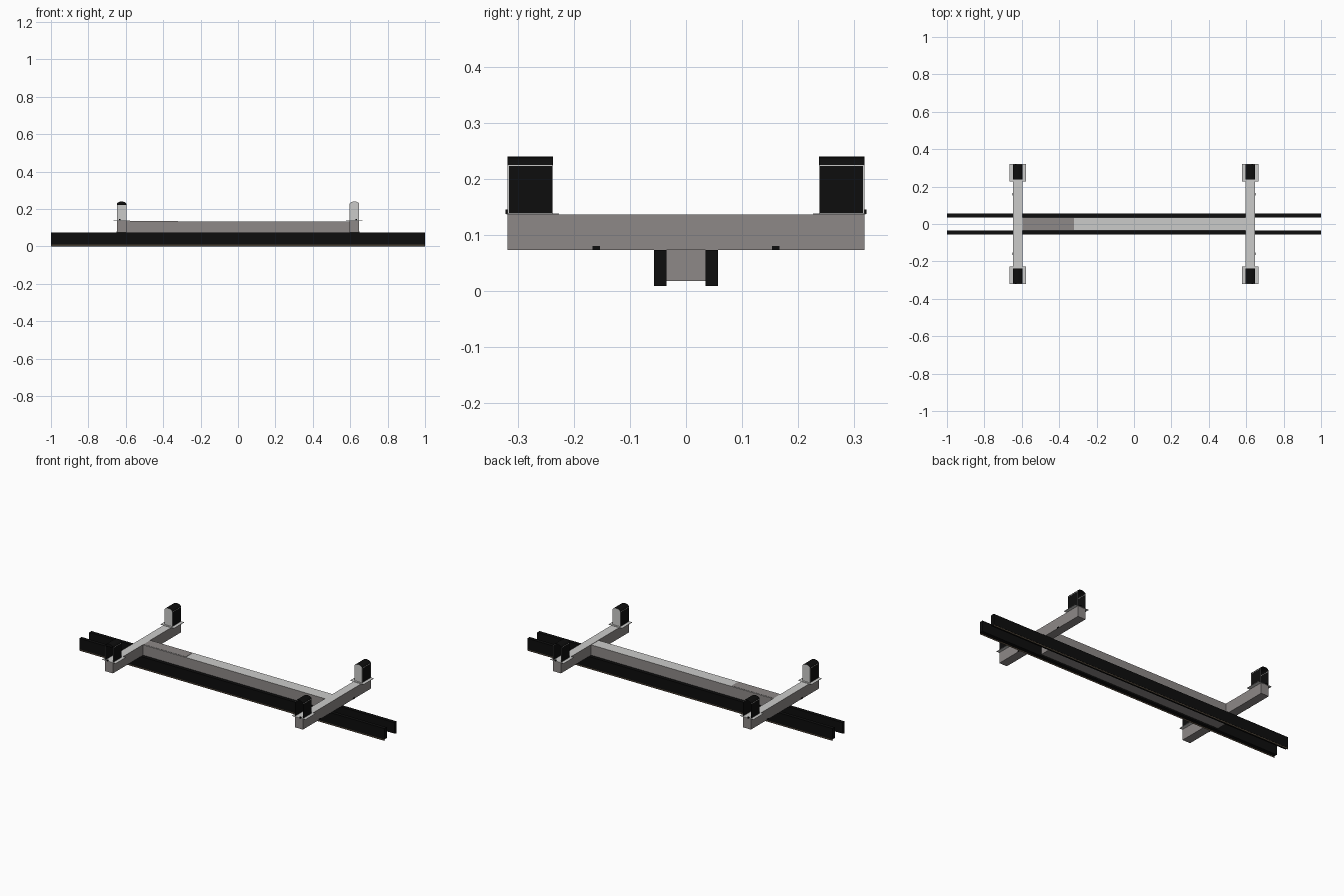
import bpy, bmesh, math

if "Cube" in bpy.data.objects:
    bpy.data.objects.remove(bpy.data.objects["Cube"])


def material(name, rgb):
    m = bpy.data.materials.new(name)
    m.diffuse_color = (*rgb, 1)
    m.use_nodes = True
    m.node_tree.nodes["Principled BSDF"].inputs["Base Color"].default_value = m.diffuse_color
    return m


BLACK = material("black rubber", (0.004, 0.004, 0.004))
LIGHT = material("light metal", (0.60, 0.60, 0.59))
GREY = material("warm grey metal", (0.27, 0.25, 0.245))
BROWN = material("dark brown", (0.06, 0.045, 0.03))


def finish(name, bm, mats):
    me = bpy.data.meshes.new(name)
    bm.to_mesh(me)
    bm.free()
    for m in mats:
        me.materials.append(m)
    ob = bpy.data.objects.new(name, me)
    bpy.context.collection.objects.link(ob)
    return ob


def box(name, x, y, z, mats, light_top=False):
    """Box from ranges; optionally a second colour on the upward face."""
    bm = bmesh.new()
    bmesh.ops.create_cube(bm, size=1)
    for v in bm.verts:
        for i, (a, b) in enumerate((x, y, z)):
            v.co[i] = a if v.co[i] < 0 else b
    bm.normal_update()
    if light_top:
        for f in bm.faces:
            f.material_index = 1 if f.normal.z > 0.5 else 0
    return finish(name, bm, mats)


def span(sign, a, b):
    return tuple(sorted((sign * a, sign * b)))


def pad(name, sx, sy):
    """Arched shell: open outer end, light inner wall, dark inset sides."""
    hw, z0, z1, z2 = 0.026, 0.137, 0.225, 0.24
    cx, yi, yo = sx * 0.622, sy * 0.237, sy * 0.318
    prof = [(-hw, z0)]
    for i in range(9):
        a = math.pi * (1 - i / 8)
        prof.append((hw * math.cos(a), z1 + (z2 - z1) * math.sin(a)))
    prof.append((hw, z0))
    bm = bmesh.new()
    inner = [bm.verts.new((cx + x, yi, z)) for x, z in prof]
    outer = [bm.verts.new((cx + x, yo, z)) for x, z in prof]
    bm.faces.new(inner).material_index = 1
    quads = [bm.faces.new((inner[i], inner[i + 1], outer[i + 1], outer[i]))
             for i in range(len(prof) - 1)]
    sides = [quads[0], quads[-1]]
    bmesh.ops.recalc_face_normals(bm, faces=bm.faces[:])
    res = bmesh.ops.inset_individual(bm, faces=sides, thickness=0.003)
    for f in res["faces"]:
        f.material_index = 1
    for f in sides:
        f.material_index = 0
    return finish(name, bm, [BLACK, LIGHT])


# Long rails with a thin lip hanging below
for s, side in ((-1, "front"), (1, "back")):
    box(f"{side}_rail", (-1, 1), span(s, 0.035, 0.057), (0.009, 0.073), [BLACK])
    bm = bmesh.new()
    bm.faces.new([bm.verts.new((x, s * 0.056, z))
                  for x, z in ((-1, 0), (1, 0), (1, 0.01), (-1, 0.01))])
    finish(f"{side}_rail_lip", bm, [BROWN])

# Central beam with a darker plate on top at one end
box("centre_beam", (-0.6, 0.6), (-0.035, 0.035), (0.018, 0.134), [GREY, LIGHT], True)
box("beam_top_plate", (-0.6, -0.32), (-0.031, 0.031), (0.134, 0.1355), [GREY])

# Cross bars, with their pads, base plates and fasteners
for sx, end in ((-1, "left"), (1, "right")):
    box(f"{end}_cross_bar", span(sx, 0.597, 0.648), (-0.318, 0.318),
        (0.073, 0.136), [GREY, LIGHT], True)
    for sy, side in ((-1, "front"), (1, "back")):
        tag = f"{end}_{side}"
        pad(f"{tag}_pad", sx, sy)
        box(f"{tag}_pad_plate", span(sx, 0.577, 0.666), span(sy, 0.226, 0.32),
            (0.136, 0.138), [LIGHT])
        box(f"{tag}_clip", span(sx, 0.647, 0.650), span(sy, 0.153, 0.167),
            (0.073, 0.08), [BLACK])
        box(f"{tag}_bolt", span(sx, 0.628, 0.636), span(sy, 0.316, 0.322),
            (0.137, 0.145), [BLACK])

# Dark cap closing the arch of the left front pad
bm = bmesh.new()
bm.faces.new([bm.verts.new((-0.622 + 0.0255 * math.cos(math.pi * i / 8), -0.317,
                            0.222 + 0.0175 * math.sin(math.pi * i / 8)))
              for i in range(9)])
finish("left_front_pad_cap", bm, [BLACK])
